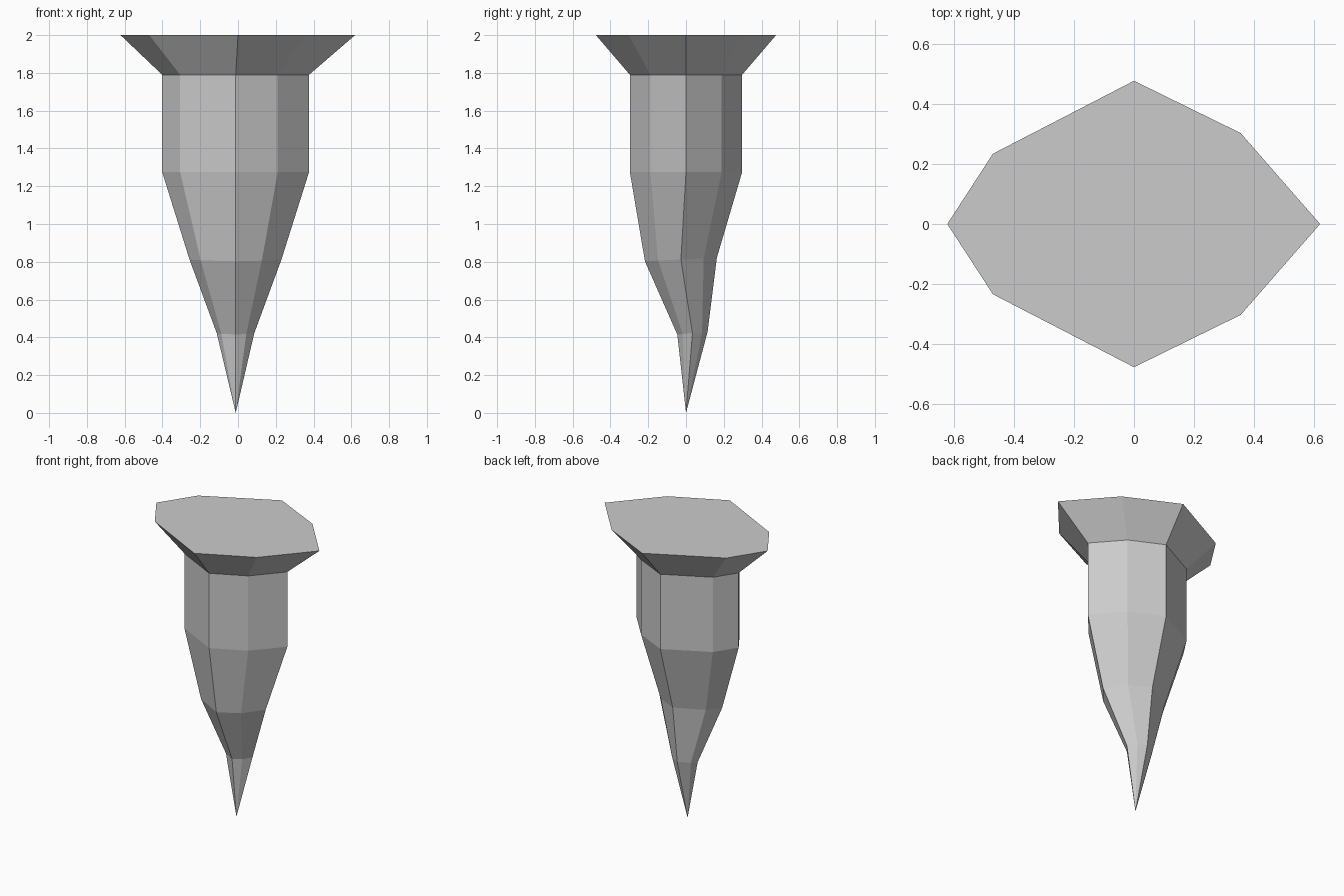
import bpy, bmesh

if "Cube" in bpy.data.objects:
    bpy.data.objects.remove(bpy.data.objects["Cube"])

# Irregular eight-sided outline of the wide top
half = [(0.62, 0), (0.355, 0.303), (0, 0.477), (-0.47, 0.234), (-0.622, 0)]
outline = half + [(x, -y) for x, y in reversed(half[1:-1])]

# Rings down the spike: centre x, centre y, z, scale in x, scale in y, tilt (z per y)
rings = [
    (0.0, 0.0, 2.0, 1.0, 1.0, 0.0),
    (-0.012, 0.0, 1.79, 0.626, 0.623, 0.0),
    (-0.012, 0.0, 1.275, 0.626, 0.623, 0.0),
    (-0.013, -0.027, 0.812, 0.392, 0.399, 0.05),
    (-0.013, 0.034, 0.422, 0.16, 0.168, 0.09),
]

bm = bmesh.new()
loops = []
for cx, cy, z, sx, sy, tilt in rings:
    loops.append([bm.verts.new((cx + x * sx, cy + y * sy, z + tilt * y * sy))
                  for x, y in outline])

# Flat top, side walls and pointed tip
n = len(outline)
bm.faces.new(loops[0])
for upper, lower in zip(loops, loops[1:]):
    for i in range(n):
        j = (i + 1) % n
        bm.faces.new((upper[i], lower[i], lower[j], upper[j]))
tip = bm.verts.new((-0.012, 0, 0))
for i in range(n):
    bm.faces.new((loops[-1][i], tip, loops[-1][(i + 1) % n]))

bmesh.ops.recalc_face_normals(bm, faces=bm.faces[:])
mesh = bpy.data.meshes.new("flared_spike")
bm.to_mesh(mesh)
bm.free()
bpy.context.collection.objects.link(bpy.data.objects.new("flared_spike", mesh))
